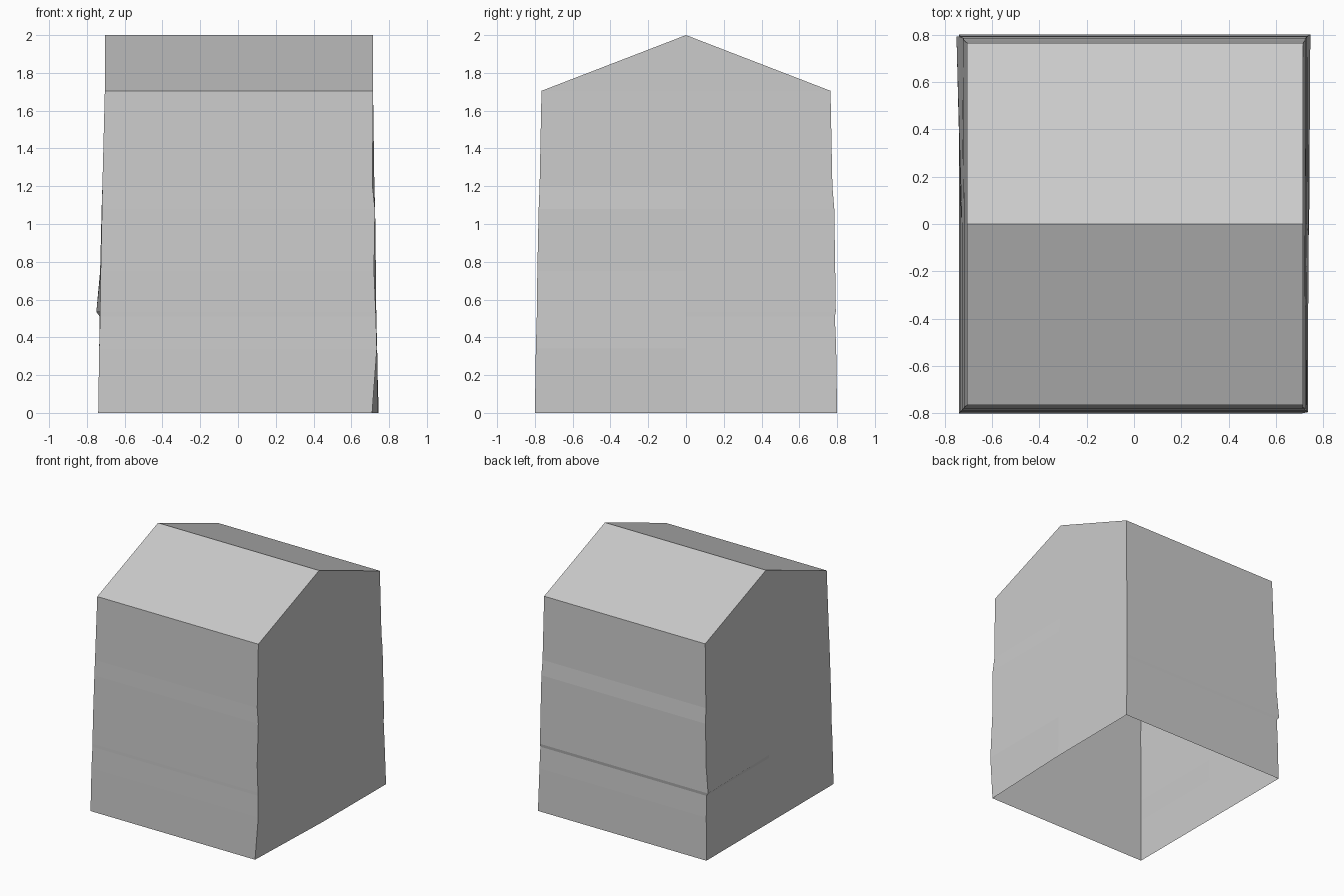
import bpy

# Wall rings from ground to eaves:
# z, front y, back y, then x of front-left, back-left, front-right, mid-right, back-right
rings = [
    (0.00, -0.80, 0.80, -0.74, -0.74, 0.71, 0.74, 0.745),
    (0.34, -0.795, 0.795, -0.735, -0.735, 0.735, 0.737, 0.735),
    (0.51, -0.79, 0.788, -0.73, -0.732, 0.73, 0.732, 0.732),
    (0.535, -0.79, 0.793, -0.73, -0.75, 0.729, 0.732, 0.732),
    (0.75, -0.787, 0.79, -0.727, -0.73, 0.72, 0.73, 0.73),
    (1.08, -0.78, 0.785, -0.72, -0.722, 0.725, 0.726, 0.725),
    (1.20, -0.775, 0.775, -0.718, -0.718, 0.712, 0.722, 0.722),
    (1.705, -0.765, 0.765, -0.705, -0.705, 0.715, 0.715, 0.715),
]

verts, faces = [], []
for z, front, back, fl, bl, fr, mr, br in rings:
    verts += [(fl, front, z), (fr, front, z), (mr, 0, z),
              (br, back, z), (bl, back, z), (fl, 0, z)]

# Walls (single-sided shell, open underneath)
for r in range(len(rings) - 1):
    for i in range(6):
        a, b = r * 6 + i, r * 6 + (i + 1) % 6
        faces.append((a, b, b + 6, a + 6))

# Gables and the two roof slopes
t = (len(rings) - 1) * 6
right, left = len(verts), len(verts) + 1
verts += [(0.715, 0, 2.0), (-0.705, 0, 2.0)]
faces += [
    (t + 1, t + 2, t + 3, right),
    (t + 4, t + 5, t, left),
    (t, t + 1, right, left),
    (t + 3, t + 4, left, right),
]

mesh = bpy.data.meshes.new("house_shell")
mesh.from_pydata(verts, [], faces)
mesh.update()
house = bpy.data.objects.new("house_shell", mesh)
bpy.context.collection.objects.link(house)
